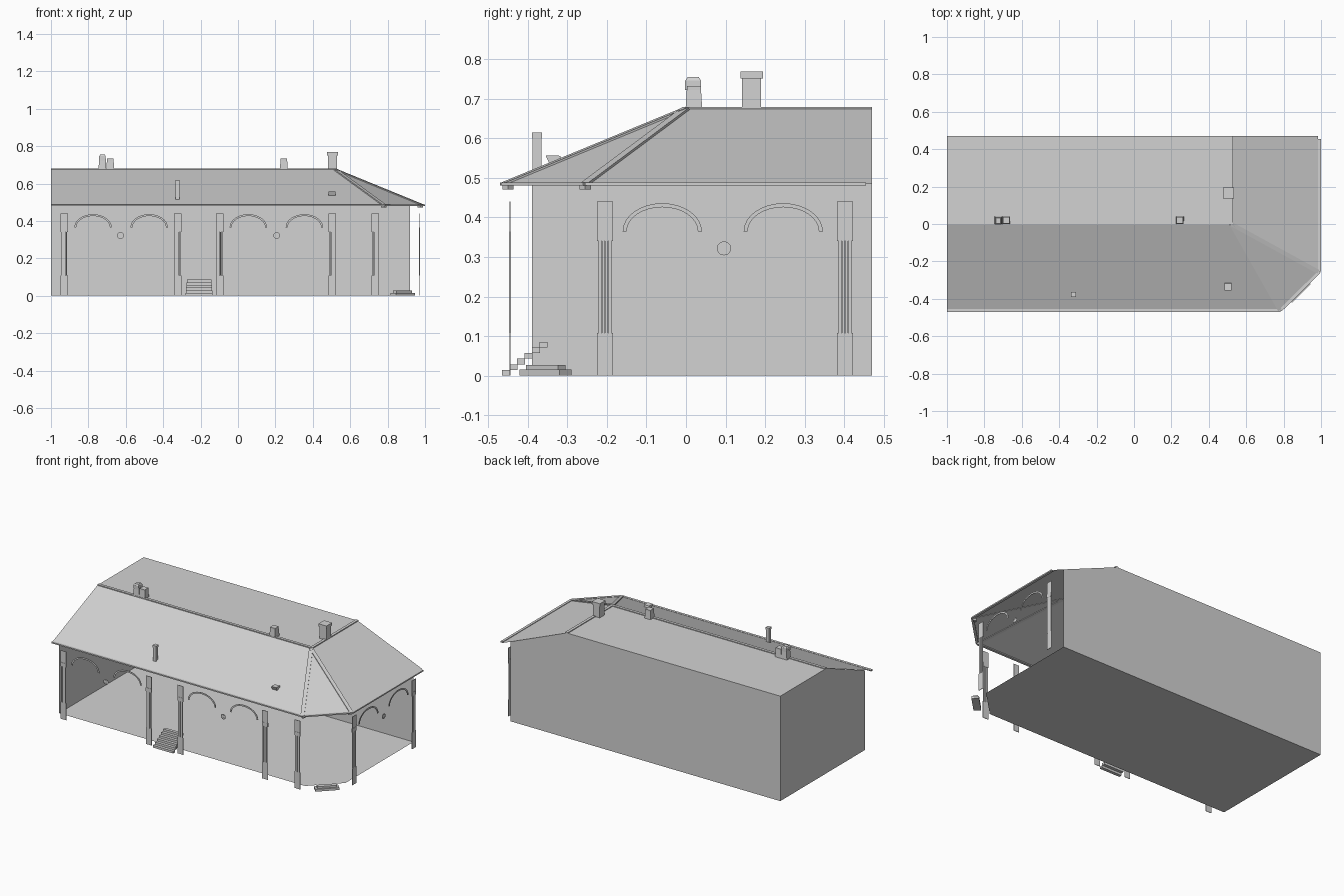
import bpy, bmesh, math
from mathutils import Vector, Matrix

if "Cube" in bpy.data.objects:
    bpy.data.objects.remove(bpy.data.objects["Cube"])

grey = bpy.data.materials.new("light grey")
grey.diffuse_color = (0.65, 0.65, 0.65, 1)
grey.use_nodes = True
grey.node_tree.nodes["Principled BSDF"].inputs["Base Color"].default_value = grey.diffuse_color


def finish(name, bm):
    me = bpy.data.meshes.new(name)
    bm.to_mesh(me)
    bm.free()
    me.materials.append(grey)
    ob = bpy.data.objects.new(name, me)
    bpy.context.collection.objects.link(ob)
    return ob


def sheet(bm, pts):
    return bm.faces.new([bm.verts.new(p) for p in pts])


def box(bm, c, s, rot=0, taper=1):
    m = Matrix.Translation(c) @ Matrix.Rotation(rot, 4, 'Z') @ Matrix.Diagonal((*s, 1))
    vs = bmesh.ops.create_cube(bm, size=1)['verts']
    for v in vs:
        if v.co.z > 0:
            v.co.x *= taper
            v.co.y *= taper
        v.co = m @ v.co


def bar(bm, p, q, w, h):
    # straight bar between two points
    p, q = Vector(p), Vector(q)
    m = Matrix.Translation((p + q) / 2) @ (q - p).to_track_quat('X', 'Z').to_matrix().to_4x4()
    m = m @ Matrix.Diagonal(((q - p).length, w, h, 1))
    bmesh.ops.create_cube(bm, size=1, matrix=m)


# facade mapping: u along the wall, d outwards, z up
def front(u, d, z):
    return (u, -0.445 - d, z)


def right(u, d, z):
    return (0.97 + d, u, z)


def plate(bm, side, u0, u1, z0, z1, d0=-0.0015, d1=0.0015):
    a, b = Vector(side(u0, d0, z0)), Vector(side(u1, d1, z1))
    s = b - a
    box(bm, (a + b) / 2, [abs(k) for k in s])


RZ, EZ = 0.675, 0.485
# floor with a cut corner
bm = bmesh.new()
sheet(bm, [(-1, -.39, 0), (.75, -.39, 0), (.92, -.22, 0), (.92, .47, 0), (-1, .47, 0)])
finish("floor", bm)

# back and left walls; the other sides are open
bm = bmesh.new()
sheet(bm, [(-1, .47, 0), (.92, .47, 0), (.92, .47, .512), (.52, .47, RZ), (-1, .47, RZ)])
finish("back_wall", bm)
bm = bmesh.new()
sheet(bm, [(-1, -.39, 0), (-1, .47, 0), (-1, .47, RZ), (-1, 0, RZ), (-1, -.39, .513)])
finish("left_wall", bm)

# roof: flat deck plus three slopes
peak = (.52, 0, RZ)
e0, e1, e2, e3 = (-1, -.46, EZ), (.78, -.46, EZ), (.985, -.255, EZ), (.985, .47, EZ)
bm = bmesh.new()
sheet(bm, [(-1, 0, RZ), peak, (.52, .47, RZ), (-1, .47, RZ)])
sheet(bm, [e0, e1, peak, (-1, 0, RZ)])
sheet(bm, [e1, e2, peak])
sheet(bm, [e2, e3, (.52, .47, RZ), peak])
bmesh.ops.remove_doubles(bm, verts=bm.verts, dist=1e-4)
finish("roof", bm)

# ridge and hip caps
bm = bmesh.new()
bar(bm, (-1, .007, .677), (.52, .007, .677), .018, .006)
bar(bm, (.52, 0, .677), (.52, .47, .677), .018, .006)
for e in (e1, e2):
    bar(bm, peak, e, .022, .008)
finish("ridge_caps", bm)

# gutter following the eaves
g = [(-1, -.462, EZ), (.783, -.462, EZ), (.992, -.255, EZ), (.992, .455, EZ)]
bm = bmesh.new()
for a, b in zip(g, g[1:]):
    bar(bm, a, b, .016, .008)
for x, y in ((.78, -.45), (.975, -.255)):
    box(bm, (x, y, .477), (.02, .02, .012), math.pi / 4)
finish("gutter", bm)

# flat columns: base, fluted shaft, capital
for side, label, us in ((front, "front", (-.93, -.323, -.098, .505, .735)),
                        (right, "right", (-.205, .402))):
    for u in us:
        bm = bmesh.new()
        plate(bm, side, u - .02, u + .02, 0, .108)
        plate(bm, side, u - .02, u + .02, .34, .44)
        plate(bm, side, u - .02, u + .02, .34, .364, -.003, .003)
        for k in range(4):
            c = u + (k - 1.5) * .0085
            plate(bm, side, c - .0035, c + .0035, .108, .34, -.002, .002)
        finish(label + "_column", bm)

# arches and round medallions
for side, label, arcs, discs in ((front, "front", (-.775, -.475, .055, .355), (-.628, .207)),
                                 (right, "right", (-.06, .246), (.096,))):
    for u in arcs:
        bm = bmesh.new()
        n = 16
        rows = []
        for k in range(n + 1):
            t = math.pi * k / n
            rows.append([bm.verts.new(side(u + r * math.cos(t), d, .365 + h * math.sin(t)))
                         for r, h, d in ((.1, .071, .0015), (.09, .061, .0015),
                                         (.09, .061, -.0015), (.1, .071, -.0015))])
        for a, b in zip(rows, rows[1:]):
            for j in range(4):
                bm.faces.new((a[j], a[j - 1], b[j - 1], b[j]))
        bmesh.ops.recalc_face_normals(bm, faces=bm.faces)
        finish(label + "_arch", bm)
    for u in discs:
        bm = bmesh.new()
        sheet(bm, [side(u + .018 * math.cos(k * math.pi / 6), 0, .322 + .018 * math.sin(k * math.pi / 6))
                   for k in range(12)])
        for z in (.313, .33):
            plate(bm, side, u - .015, u + .015, z - .0015, z + .0015)
        finish(label + "_medallion", bm)

# front stair treads
bm = bmesh.new()
for k in range(6):
    box(bm, (-.208, -.455 + k * .019, .0075 + k * .0142), (.145 - .003 * k, .02, .0142))
finish("front_steps", bm)

# corner steps, set diagonally
bm = bmesh.new()
box(bm, (.88, -.355, .0075), (.142, .044, .015), math.pi / 4)
box(bm, (.88, -.355, .021), (.116, .026, .012), math.pi / 4)
finish("corner_steps", bm)

# main chimney
bm = bmesh.new()
box(bm, (.505, .166, .713), (.048, .048, .076))
box(bm, (.505, .166, .76), (.057, .057, .018))
finish("chimney", bm)

# small ridge vents, the first one taller with a rounded top
for x, tall in ((-.725, True), (-.683, False), (.245, False)):
    bm = bmesh.new()
    box(bm, (x, .02, .7), (.042, .042, .05), 0, .85)
    box(bm, (x, .02, .728), (.036, .036, .01))
    if tall:
        box(bm, (x, .018, .735), (.034, .04, .024))
        box(bm, (x, .018, .7505), (.034, .04, .009), 0, .7)
    finish("ridge_vent", bm)

# slim pipe on the front slope
bm = bmesh.new()
box(bm, (-.323, -.377, .56), (.022, .022, .09))
box(bm, (-.323, -.377, .608), (.026, .026, .014))
finish("roof_pipe", bm)

# small hooded roof light
bm = bmesh.new()
prof = [(-.355, .557), (-.345, .535), (-.315, .545), (-.318, .556)]
l = [bm.verts.new((.485, y, z)) for y, z in prof]
r = [bm.verts.new((.52, y, z)) for y, z in prof]
bm.faces.new(l)
bm.faces.new(r[::-1])
for j in range(4):
    bm.faces.new((l[j], l[j - 1], r[j - 1], r[j]))
bmesh.ops.recalc_face_normals(bm, faces=bm.faces)
finish("roof_light", bm)
